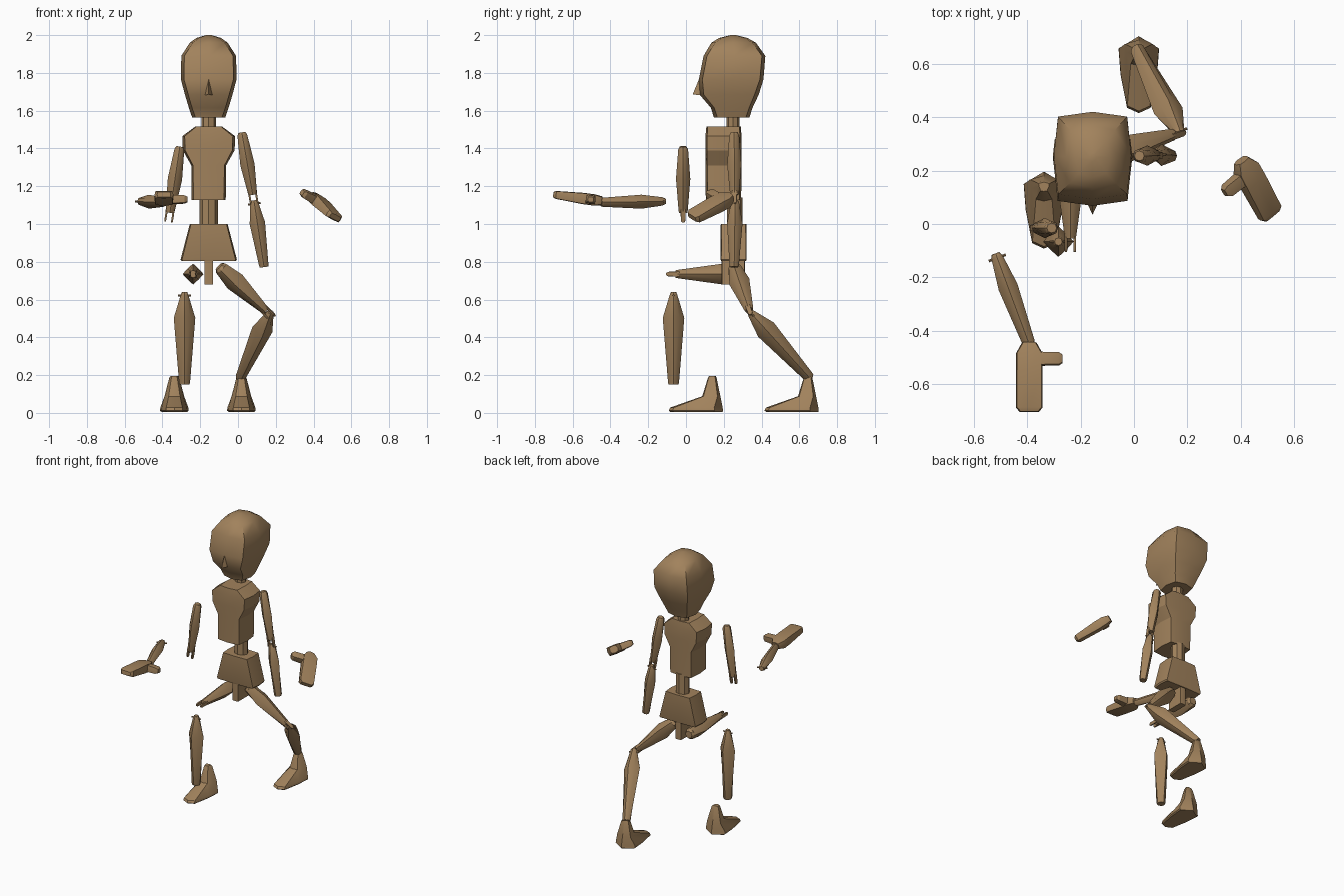
import bpy
import bmesh
from math import radians
from mathutils import Vector

if "Cube" in bpy.data.objects:
    bpy.data.objects.remove(bpy.data.objects["Cube"], do_unlink=True)

wood = bpy.data.materials.new("warm_wood")
wood.use_nodes = True
COLOUR = (0.36, 0.225, 0.108, 1)
wood.diffuse_color = COLOUR
wood.node_tree.nodes["Principled BSDF"].inputs["Base Color"].default_value = COLOUR

X, Z = Vector((1, 0, 0)), Vector((0, 0, 1))
MID = -0.155  # centre line of the body


def finish(name, bm, angle=30):
    """Turn a bmesh into a named, shaded object."""
    bmesh.ops.recalc_face_normals(bm, faces=bm.faces)
    mesh = bpy.data.meshes.new(name)
    bm.to_mesh(mesh)
    bm.free()
    mesh.materials.append(wood)
    mesh.shade_smooth()
    mesh.set_sharp_from_angle(angle=radians(angle))
    obj = bpy.data.objects.new(name, mesh)
    bpy.context.collection.objects.link(obj)
    return obj


def loft(name, rings, angle=30):
    """Skin a list of equal rings and cap both ends."""
    bm = bmesh.new()
    loops = [[bm.verts.new(p) for p in ring] for ring in rings]
    n = len(loops[0])
    for lo, hi in zip(loops, loops[1:]):
        for i in range(n):
            j = (i + 1) % n
            bm.faces.new((lo[i], lo[j], hi[j], hi[i]))
    bm.faces.new(loops[0])
    bm.faces.new(loops[-1])
    return finish(name, bm, angle)


def frame(a, b, side):
    axis = (Vector(b) - Vector(a)).normalized()
    side = (Vector(side) - axis * axis.dot(Vector(side))).normalized()
    return axis, side, axis.cross(side)


def sweep(name, a, b, stations, side=X, angle=30):
    """Stations are (distance, half width, half depth, corner fullness, depth offset)."""
    axis, s, n = frame(a, b, side)
    rings = []
    for dist, w, h, k, off in stations:
        c = Vector(a) + axis * dist + n * off
        shape = [(1, 0), (k, k), (0, 1), (-k, k), (-1, 0), (-k, -k), (0, -1), (k, -k)]
        rings.append([c + s * (w * u) + n * (h * v) for u, v in shape])
    return loft(name, rings, angle)


def upright(name, stations, angle=30):
    """Stations are (height, half width, front y, back y, corner fullness)."""
    return sweep(name, (MID, 0, 0), (MID, 0, 1),
                 [(z, w, (y1 - y0) / 2, k, (y0 + y1) / 2) for z, w, y0, y1, k in stations],
                 angle=angle)


def limb(name, a, b, r, peak, ends, fork=False, pin=False):
    """Tapered diamond-section limb with an optional forked end or hinge pin."""
    a, b = Vector(a), Vector(b)
    axis, s, n = frame(a, b, X)
    size = (b - a).length
    body = size - 0.05 if fork else size
    r0, r1 = ends
    sweep(name, a, b, [(0, r0 * .7, r0 * .7, .75, 0), (0.015, r0, r0, .75, 0),
                       (size * peak, r, r, .53, 0),
                       (body - 0.01, r1, r1, .72, 0), (body, r1 * .9, r1 * .9, .72, 0)])
    if fork:
        for tag, sign in (("left", 1), ("right", -1)):
            root = a + axis * (body - 0.02) + s * sign * r1 * .75
            sweep(f"{name}_prong_{tag}", root, root + axis,
                  [(0, .005, .014, .9, 0), (0.06, .005, .012, .9, 0), (0.07, .004, .006, .9, 0)],
                  side=s)
    if pin:
        c = a + axis * 0.018
        sweep(f"{name}_pin", c - s * .034, c + s * .034,
              [(0, .005, .005, .71, 0), (0.068, .005, .005, .71, 0)], side=n)


# Head, nose and neck
upright("head", [(1.565, .088, .147, .336, .8), (1.615, .105, .132, .352, .84),
                 (1.685, .126, .072, .385, .86), (1.765, .147, .068, .41, .89),
                 (1.89, .145, .093, .42, .89), (1.96, .1, .135, .37, .84),
                 (1.985, .065, .175, .325, .8), (2.0, .015, .235, .265, .7)], angle=48)
bm = bmesh.new()
top, tip, left, right, back = [bm.verts.new((MID + x, y, z)) for x, y, z in (
    (0, .068, 1.765), (0, .035, 1.685), (.024, .085, 1.683), (-.024, .085, 1.683), (0, .11, 1.7))]
for face in ((top, left, tip), (top, tip, right), (tip, left, back, right),
             (top, back, left), (top, right, back)):
    bm.faces.new(face)
finish("nose", bm)
upright("neck", [(1.5, .038, .214, .284, .71), (1.58, .038, .214, .284, .71)])

# Trunk
upright("chest", [(1.128, .09, .105, .292, .9), (1.31, .092, .103, .294, .9),
                  (1.39, .137, .103, .294, .91), (1.465, .14, .103, .294, .91),
                  (1.515, .072, .108, .29, .92)], angle=22)
upright("waist", [(0.99, .048, .217, .3, .71), (1.14, .048, .217, .3, .71)])
upright("pelvis", [(0.803, .144, .186, .318, .95), (0.812, .149, .183, .321, .95),
                   (1.0, .1, .184, .32, .94)], angle=22)
upright("hip_block", [(0.68, .023, .188, .312, .95), (0.81, .023, .188, .312, .95)])

# Legs
limb("left_thigh", (-.1, .255, .775), (.18, .347, .508), .055, .3, (.036, .024), fork=True)
limb("right_thigh", (-.238, .31, .735), (-.238, -.105, .735), .055, .28, (.036, .022), fork=True)
limb("left_shin", (.172, .338, .535), (.012, .655, .185), .056, .27, (.022, .028), pin=True)
limb("right_shin", (-.283, -.066, .64), (-.283, -.066, .15), .057, .28, (.02, .029), pin=True)


def foot(name, x, y):
    """Wedge foot with its ankle above (x, y)."""
    rings = []
    for z, y0, y1, w in ((0.005, -.22, .055, .068), (0.012, -.23, .058, .076),
                         (0.028, -.222, .056, .074), (0.088, -.052, .044, .052),
                         (0.185, -.022, .024, .027), (0.195, -.016, .019, .02)):
        size = y1 - y0
        half = [(w, y1 - size * .16), (w * .9, y0 + size * .5), (w * .58, y0 + size * .07)]
        outline = [(0, y1)] + half + [(0, y0)] + [(-u, v) for u, v in reversed(half)]
        rings.append([(x + u, y + v, z) for u, v in outline])
    loft(name, rings)


foot("left_foot", .018, .645)
foot("right_foot", -.337, .138)

# Arms
limb("left_upper_arm", (.02, .255, 1.485), (.087, .257, 1.105), .038, .45, (.026, .024), fork=True)
limb("left_forearm", (.084, .26, 1.125), (.138, .255, .772), .041, .34, (.022, .025), pin=True)
limb("right_upper_arm", (-.308, -.015, 1.41), (-.368, -.015, 1.01), .038, .43, (.026, .024), fork=True)
limb("right_forearm", (-.518, -.11, 1.12), (-.392, -.45, 1.115), .037, .37, (.022, .024), pin=True)


def hand(name, wrist, direction, thumb_side):
    """Mitten palm with a square thumb."""
    wrist, direction = Vector(wrist), Vector(direction)
    axis, s, n = frame(wrist, wrist + direction, thumb_side)
    sweep(f"{name}_palm", wrist, wrist + axis,
          [(0, .028, .024, .8, 0), (0.04, .05, .03, .9, 0), (0.1, .05, .03, .92, 0),
           (0.245, .05, .021, .92, 0), (0.26, .036, .014, .9, 0)], side=s)
    root = wrist + axis * .06
    sweep(f"{name}_thumb", root, root + s,
          [(0, .028, .026, .9, 0), (0.06, .026, .024, .9, 0),
           (0.11, .026, .022, .88, 0), (0.125, .016, .014, .85, 0)], side=axis)


hand("right_hand", (-.392, -.445, 1.122), (0, -.25, .033), (1, 0, 0))
hand("left_hand", (.402, .238, 1.145), (.108, -.198, -.105), (-.82, -.25, .5))
